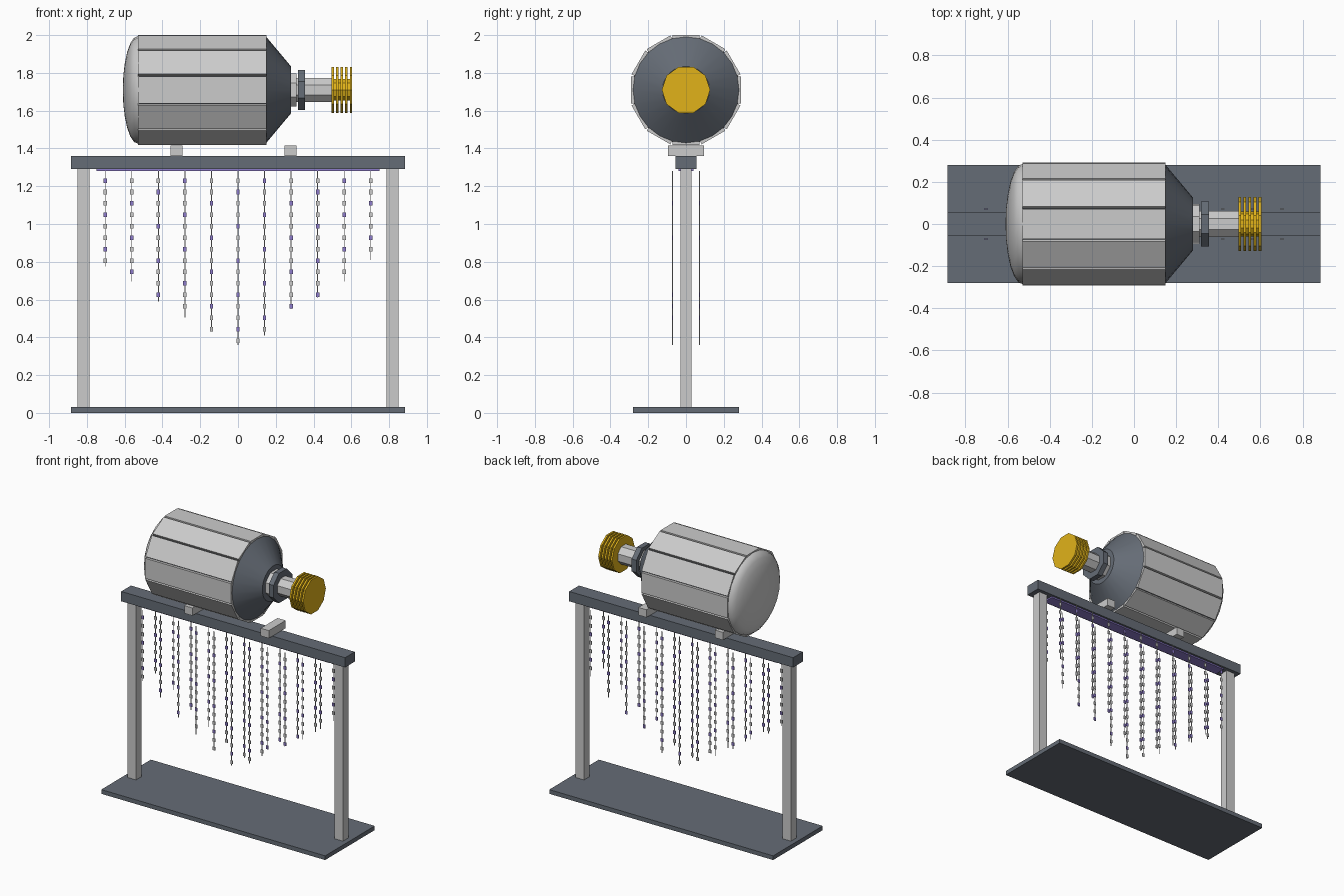
import bpy, bmesh, math
from mathutils import Matrix, Vector

if "Cube" in bpy.data.objects:
    bpy.data.objects.remove(bpy.data.objects["Cube"])


def material(name, rgb):
    m = bpy.data.materials.new(name)
    m.diffuse_color = (*rgb, 1)
    m.use_nodes = True
    m.node_tree.nodes["Principled BSDF"].inputs["Base Color"].default_value = m.diffuse_color
    return m


DARK = material("dark_metal", (0.13, 0.15, 0.18))
GOLD = material("gold", (0.75, 0.45, 0.01))
PURPLE = material("purple", (0.27, 0.2, 0.6))
AXIS_Z = 1.71


def finish(name, bm, mats=(), smooth=False):
    bmesh.ops.recalc_face_normals(bm, faces=bm.faces)
    me = bpy.data.meshes.new(name)
    bm.to_mesh(me)
    bm.free()
    for m in mats:
        me.materials.append(m)
    ob = bpy.data.objects.new(name, me)
    bpy.context.collection.objects.link(ob)
    if smooth:
        bpy.ops.object.select_all(action='DESELECT')
        ob.select_set(True)
        bpy.context.view_layer.objects.active = ob
        bpy.ops.object.shade_smooth_by_angle(angle=math.radians(35))
    return ob


def add_box(bm, lo, hi, rot=Matrix(), mat=0):
    lo, hi = Vector(lo), Vector(hi)
    m = rot @ Matrix.Translation((lo + hi) / 2) @ Matrix.Diagonal((*(hi - lo), 1))
    verts = bmesh.ops.create_cube(bm, size=1, matrix=m)["verts"]
    for f in {f for v in verts for f in v.link_faces}:
        f.material_index = mat


def box(name, lo, hi, *mats):
    bm = bmesh.new()
    add_box(bm, lo, hi)
    return finish(name, bm, mats)


def lathe(name, profile, sides, mats=(), phase=0.0, smooth=False):
    """Solid of (x, radius) points turned about the telescope axis."""
    bm = bmesh.new()
    rings = []
    for x, r in profile:
        rings.append([bm.verts.new((x, r * math.cos(a), AXIS_Z + r * math.sin(a)))
                      for a in (phase + math.tau * i / sides for i in range(sides))])
    for a, b in zip(rings, rings[1:]):
        for i in range(sides):
            j = (i + 1) % sides
            bm.faces.new((a[i], a[j], b[j], b[i]))
    bm.faces.new(rings[0])
    bm.faces.new(rings[-1])
    return finish(name, bm, mats, smooth)


# Stand
box("base_plate", (-0.885, -0.28, 0), (0.885, 0.28, 0.03), DARK)
for side, x in (("left", -0.818), ("right", 0.818)):
    box(side + "_post", (x - 0.033, -0.03, 0.03), (x + 0.033, 0.03, 1.29))
box("top_beam", (-0.885, -0.055, 1.29), (0.885, 0.055, 1.36), DARK)
box("light_strip", (-0.75, -0.04, 1.28), (0.75, 0.04, 1.29), PURPLE)
for side, x in (("left", -0.326), ("right", 0.278)):
    box(side + "_saddle", (x - 0.032, -0.095, 1.36), (x + 0.032, 0.095, 1.415))

# Drum core with separate flat panels around it
P12, P8 = math.radians(15), math.radians(22.5)
lathe("drum_core", [(-0.528, 0.282), (0.148, 0.282)], 12, [DARK], P12)
bm = bmesh.new()
for i in range(12):
    rot = Matrix.Translation((0, 0, AXIS_Z)) @ Matrix.Rotation(math.tau * i / 12, 4, 'X')
    add_box(bm, (-0.53, -0.072, 0.272), (0.15, 0.072, 0.291), rot)
finish("drum_panels", bm)

# Rounded end cap and tapered nose
cap = [(-0.53 - 0.08 * math.sin(t), 0.285 * math.cos(t))
       for t in (math.radians(89.5) * k / 6 for k in range(7))]
lathe("end_cap", cap, 24, smooth=True)
lathe("nose_cone", [(0.148, 0.283), (0.28, 0.125)], 24, [DARK], smooth=True)

# Neck, collar and finned gold tip
lathe("neck_flange", [(0.28, 0.095), (0.31, 0.095)], 8, phase=P8)
lathe("neck_tube", [(0.28, 0.068), (0.50, 0.068)], 8, phase=P8)
lathe("collar", [(0.318, 0.115), (0.355, 0.115)], 8, [DARK], P8)
lathe("tip_core", [(0.495, 0.06), (0.60, 0.06)], 10, [GOLD])
for i in range(5):
    x = 0.495 + 0.0242 * i
    lathe(f"tip_fin_{i + 1}", [(x, 0.128), (x + 0.013, 0.128)], 10, [GOLD])

# Two rows of hanging strands with thin square tags
bottoms = [0.775, 0.695, 0.59, 0.505, 0.435, 0.36, 0.41, 0.55, 0.61, 0.695, 0.81]
grey = material("tag_grey", (0.6, 0.6, 0.6))
for row, y in (("front", -0.0715), ("back", 0.0715)):
    bm = bmesh.new()
    for i, end in enumerate(bottoms):
        x = 0.1405 * (i - 5)
        add_box(bm, (x - 0.002, y - 0.002, end), (x + 0.002, y + 0.002, 1.28))
        z, k = 1.23, 0
        while z - 0.012 > end - 0.01:
            add_box(bm, (x - 0.009, y - 0.0025, z - 0.012),
                    (x + 0.009, y + 0.0025, z + 0.012), mat=int((i + k) % 3 == 0))
            z -= 0.0605
            k += 1
    finish(row + "_strands", bm, [grey, PURPLE])
